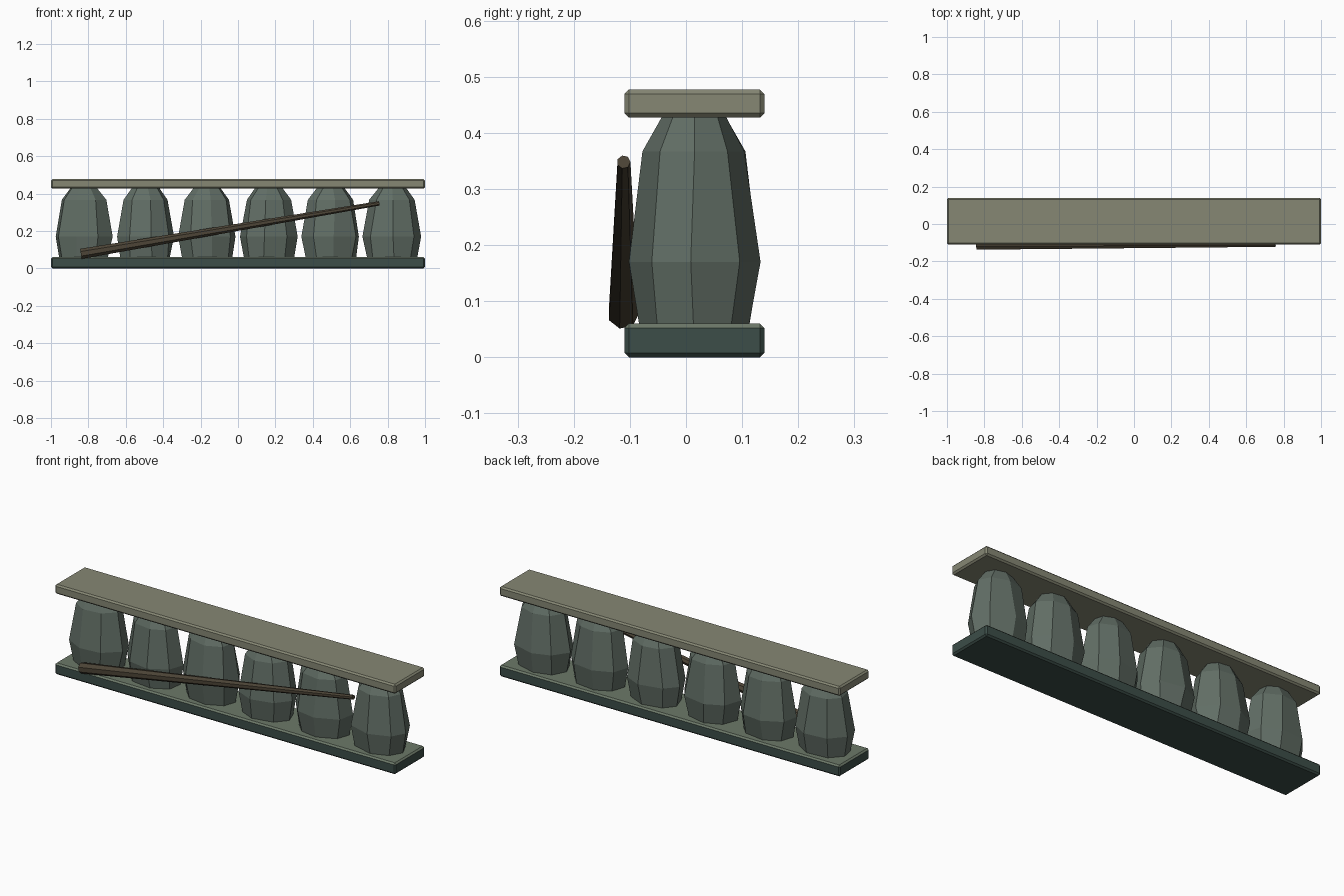
import bpy, bmesh, math, random
from mathutils import Vector

if "Cube" in bpy.data.objects:
    bpy.data.objects.remove(bpy.data.objects["Cube"])

random.seed(4)


def material(name, rgb):
    m = bpy.data.materials.new(name)
    m.diffuse_color = (*rgb, 1)
    m.use_nodes = True
    m.node_tree.nodes["Principled BSDF"].inputs["Base Color"].default_value = m.diffuse_color
    return m


dark = material("damp_stone", (0.045, 0.075, 0.065))
moss = material("mossy_stone", (0.15, 0.19, 0.14))
stone = material("grey_green_stone", (0.12, 0.155, 0.13))
pale = material("pale_stone", (0.24, 0.245, 0.175))
wood = material("vine_bark", (0.075, 0.06, 0.038))


def finish(name, bm, *mats):
    bmesh.ops.recalc_face_normals(bm, faces=bm.faces)
    me = bpy.data.meshes.new(name)
    bm.to_mesh(me)
    bm.free()
    for m in mats:
        me.materials.append(m)
    ob = bpy.data.objects.new(name, me)
    bpy.context.collection.objects.link(ob)
    return ob


def slab(name, z0, z1, side, top):
    bm = bmesh.new()
    bmesh.ops.create_cube(bm, size=1)
    for v in bm.verts:
        v.co = Vector((v.co.x * 2, v.co.y * 0.25 + 0.015, z0 + (v.co.z + 0.5) * (z1 - z0)))
    bmesh.ops.bevel(bm, geom=bm.edges[:], offset=0.008, segments=1, affect='EDGES')
    bm.normal_update()
    for f in bm.faces:
        f.material_index = 1 if f.normal.z > 0.5 else 0
    return finish(name, bm, side, top)


def loft(bm, rings):
    loops = [[bm.verts.new(p) for p in ring] for ring in rings]
    n = len(loops[0])
    for a, b in zip(loops, loops[1:]):
        for i in range(n):
            j = (i + 1) % n
            bm.faces.new((a[i], a[j], b[j], b[i]))
    bm.faces.new(loops[0][::-1])
    bm.faces.new(loops[-1])


# Bottom and top rails
slab("base_rail", 0, 0.06, dark, moss)
slab("top_rail", 0.427, 0.477, pale, pale)

# Six eight-sided bulging balusters: (z, x radius, y radius)
PROFILE = [(0.045, 0.135, 0.095), (0.17, 0.157, 0.117),
           (0.367, 0.122, 0.091), (0.435, 0.07, 0.054)]
TURNS = [-15, 12, 8, -8, 10, 0]
for k, turn in enumerate(TURNS):
    cx = -0.825 + 0.33 * k
    rings = []
    for z, rx, ry in PROFILE:
        ring = []
        for i in range(8):
            a = math.radians(turn + 45 * i + random.uniform(-4, 4))
            s = random.uniform(0.97, 1.02)
            ring.append((cx + rx * s * math.cos(a), 0.015 + ry * s * math.sin(a), z))
        rings.append(ring)
    bm = bmesh.new()
    loft(bm, rings)
    finish(f"baluster_{k + 1}", bm, stone)

# Tapered vine stem leaning across the front
start, end = Vector((-0.84, -0.112, 0.078)), Vector((0.756, -0.111, 0.348))
axis = (end - start).normalized()
side = Vector((0, 1, 0))
up = axis.cross(side).normalized()
bm = bmesh.new()
loft(bm, [[p + r * (math.cos(i * math.tau / 7) * side + math.sin(i * math.tau / 7) * up)
           for i in range(7)] for p, r in ((start, 0.028), (end, 0.012))])
finish("vine_stem", bm, wood)
